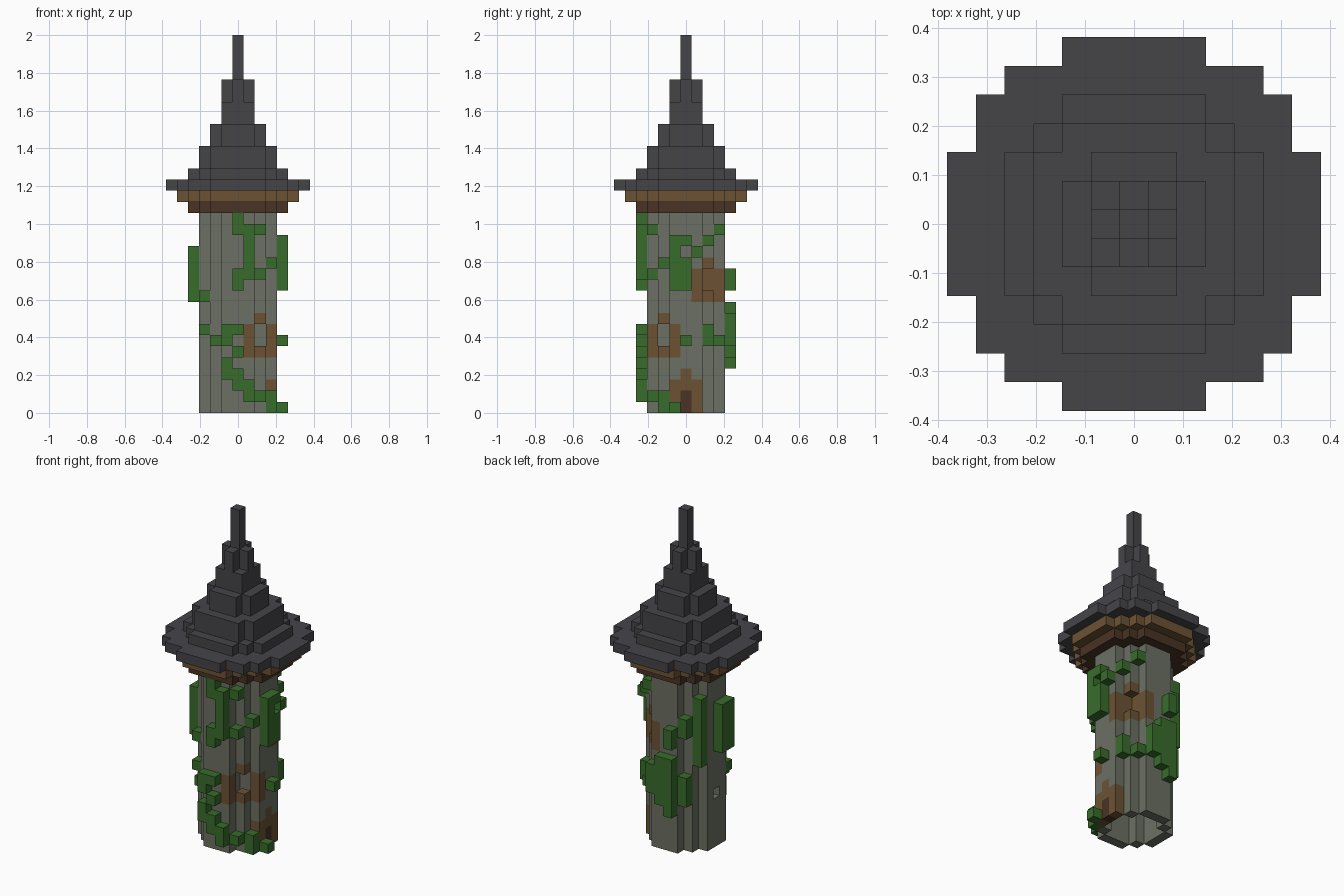
import bpy
import bmesh
from mathutils import Vector

cube = bpy.data.objects.get("Cube")
if cube:
    bpy.data.objects.remove(cube, do_unlink=True)

U = 2 / 34  # edge of one block
DIRECTIONS = [Vector(s * (i == a) for i in range(3)) for a in range(3) for s in (-1, 1)]


def material(name, rgb):
    mat = bpy.data.materials.new(name)
    mat.use_nodes = True
    color = (*rgb, 1)
    mat.diffuse_color = color
    mat.node_tree.nodes["Principled BSDF"].inputs["Base Color"].default_value = color
    return mat


STONE = material("grey stone", (.15, .16, .125))
GREEN = material("ivy green", (.04, .15, .024))
WOOD = material("brown wood", (.15, .085, .034))
DARK = material("dark wood", (.065, .033, .017))
SLATE = material("slate roof", (.06, .058, .066))


def disc(size):
    """Block columns of a round layer that is `size` blocks wide."""
    r = size // 2
    span = range(-r, r + 1)
    return {(x, y) for x in span for y in span if x * x + y * y <= size * size / 4}


def stack(columns, low, high):
    return {(x, y, k) for x, y in columns for k in range(low, high + 1)}


def build(name, cells, mat):
    """Make one object from the exposed faces of the blocks."""
    bm = bmesh.new()
    corners = {}

    def corner(p):
        key = tuple(round(2 * c) for c in p)
        if key not in corners:
            corners[key] = bm.verts.new(p * U)
        return corners[key]

    for cell in sorted(cells):
        center = Vector(cell) + Vector((0, 0, .5))
        for d in DIRECTIONS:
            if tuple(int(c) for c in Vector(cell) + d) in cells:
                continue
            a = Vector((d.y, d.z, d.x)) / 2
            b = d.cross(a)
            mid = center + d / 2
            bm.faces.new([corner(mid + s * a + t * b)
                          for s, t in ((-1, -1), (1, -1), (1, 1), (-1, 1))])
    mesh = bpy.data.meshes.new(name)
    bm.to_mesh(mesh)
    bm.free()
    mesh.materials.append(mat)
    obj = bpy.data.objects.new(name, mesh)
    bpy.context.collection.objects.link(obj)
    return obj


# Window frames on two corners of the tower, and the doorway
def window(side, low):
    frame = stack({(1, 3 * side), (3, side)}, low, low + 2)
    frame |= {(2, 2 * side, low), (2, 2 * side, low + 3)}
    hole = stack({(2, 2 * side)}, low + 1, low + 2)
    return frame, hole


front_frame, front_hole = window(-1, 5)
back_frame, back_hole = window(1, 10)
shutter = stack({(1, 2), (2, 1)}, 11, 12)
door = stack({(3, 0)}, 0, 1)
door_frame = stack({(3, -1), (3, 1)}, 0, 2) | stack({(3, 0)}, 2, 3)
loophole = {(-3, 0, 5)}

# Hollow round wall with the openings left out
wall = stack(disc(7) - disc(5), 0, 17)
for part in (front_frame, front_hole, back_frame, back_hole, door, door_frame, loophole):
    wall -= part
build("tower_wall", wall, STONE)
build("front_window_frame", front_frame, WOOD)
build("back_window_frame", back_frame, WOOD)
build("back_window_shutter", shutter, WOOD)
build("door_frame", door_frame, WOOD)
build("door", door, DARK)

# Stepped eaves
build("lower_eaves", stack(disc(9), 18, 18), DARK)
build("upper_eaves", stack(disc(11), 19, 19), WOOD)

# Stepped roof and spire
square = range(-3, 4)
roof_tier = {(x, y) for x in square for y in square if abs(x) + abs(y) < 6}
block = {(x, y) for x in (-1, 0, 1) for y in (-1, 0, 1)}
cross = {(x, y) for x, y in block if x * y == 0}
roof = stack(disc(13), 20, 20) | stack(disc(9), 21, 21) | stack(roof_tier, 22, 23)
roof |= stack(disc(5), 24, 25) | stack(block, 26, 27) | stack(cross, 28, 29)
build("roof", roof, SLATE)
build("spire", stack({(0, 0)}, 30, 33), SLATE)


# Ivy: runs of (position along the side, lowest layer, highest layer)
def outer(i):
    return 4 if abs(i) < 2 else 5 - abs(i)


def ivy(name, runs, place):
    cells = set()
    for i, low, high in runs:
        cells |= stack({place(i, outer(i))}, low, high)
    build(name, cells, GREEN)


ivy("front_ivy", [(0, 16, 17), (1, 12, 16), (2, 16, 16), (2, 12, 12), (3, 13, 13),
                  (0, 11, 12), (-3, 10, 10), (-3, 7, 7), (-2, 6, 6), (-1, 6, 7),
                  (0, 7, 7), (0, 5, 5), (-1, 3, 4), (0, 2, 3), (1, 1, 2),
                  (2, 1, 1), (3, 0, 1)], lambda i, o: (i, -o))
ivy("door_side_ivy", [(-1, 11, 15), (0, 11, 13), (0, 15, 15), (1, 14, 14), (2, 15, 15),
                      (3, 16, 16), (0, 6, 6), (2, 6, 7), (3, 6, 6), (-1, 0, 0)],
    lambda i, o: (o, i))
ivy("back_ivy", [(-3, 9, 15), (-2, 12, 13), (-1, 11, 12), (-1, 4, 9), (0, 5, 9),
                 (1, 6, 8), (-2, 5, 7)], lambda i, o: (i, o))
ivy("far_side_ivy", [(-1, 10, 14), (0, 10, 14)], lambda i, o: (-o, i))
